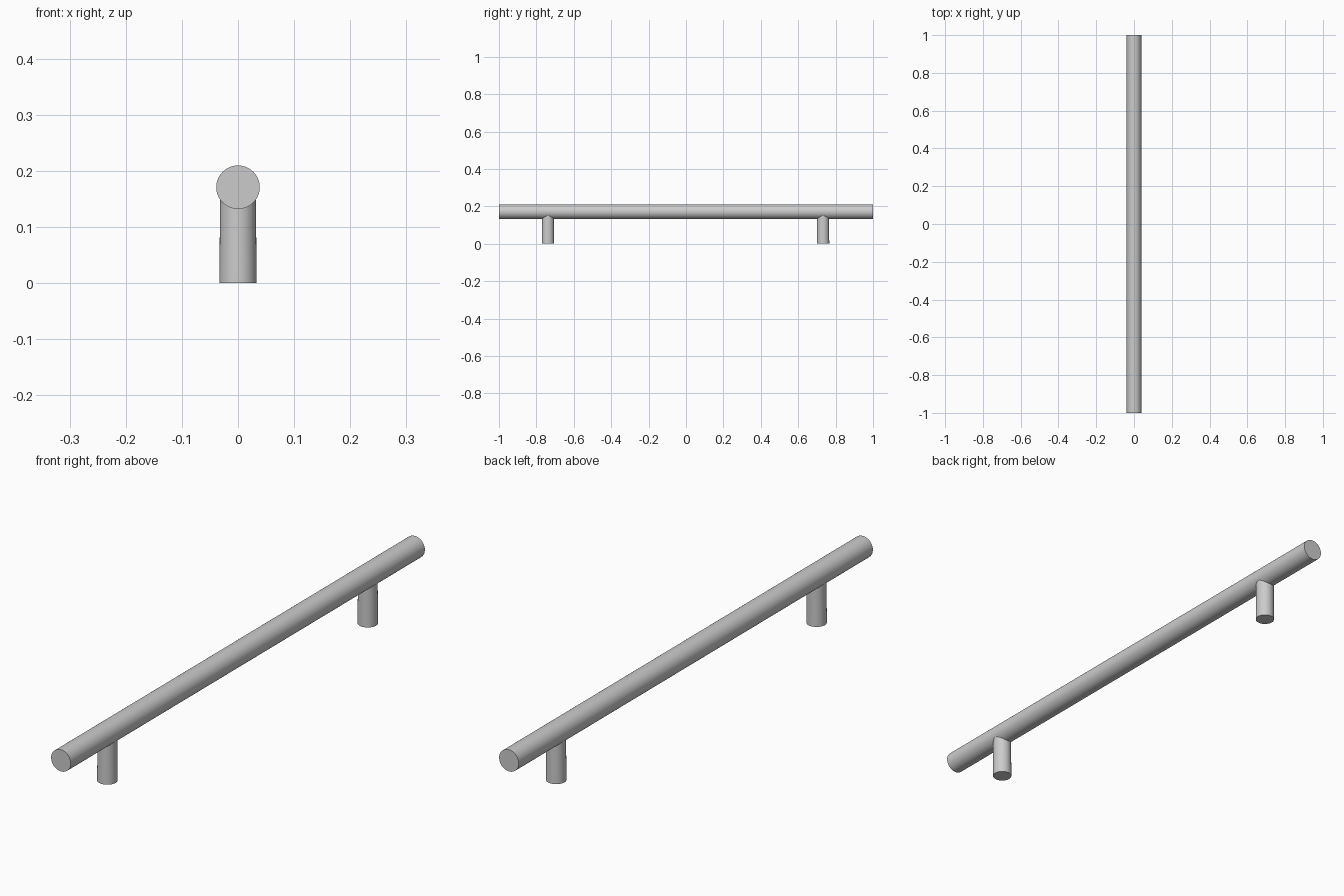
import bpy, bmesh
from math import radians
from mathutils import Matrix, Vector

if "Cube" in bpy.data.objects:
    bpy.data.objects.remove(bpy.data.objects["Cube"])

BAR_R, BAR_Z = 0.0388, 0.171
POST_BASE_R, POST_TOP_R = 0.033, 0.032
POST_Y = (-0.738, 0.733)


def cylinder(name, r1, r2, length, matrix, cuts=()):
    bm = bmesh.new()
    bmesh.ops.create_cone(bm, cap_ends=True, segments=64, radius1=r1,
                          radius2=r2, depth=length, matrix=matrix)
    # extra rings keep the faces around each joint short
    for y in cuts:
        bmesh.ops.bisect_plane(bm, geom=bm.verts[:] + bm.edges[:] + bm.faces[:],
                               plane_co=Vector((0, y, 0)), plane_no=Vector((0, 1, 0)))
    mesh = bpy.data.meshes.new(name)
    bm.to_mesh(mesh)
    bm.free()
    obj = bpy.data.objects.new(name, mesh)
    bpy.context.collection.objects.link(obj)
    return obj


# long round grip bar along y
rings = [y + s * 0.05 for y in POST_Y for s in (-1, 1)]
bar = cylinder("handle_bar", BAR_R, BAR_R, 2.0,
               Matrix.Translation((0, 0, BAR_Z)) @ Matrix.Rotation(radians(90), 4, 'X'),
               rings)
bpy.context.view_layer.objects.active = bar
bar.select_set(True)

# two mounting posts, fused into the underside of the bar
for y in POST_Y:
    post = cylinder("mounting_post", POST_BASE_R, POST_TOP_R, BAR_Z,
                    Matrix.Translation((0, y, BAR_Z / 2)))
    post.hide_render = True
    mod = bar.modifiers.new("join_post", 'BOOLEAN')
    mod.operation = 'UNION'
    mod.solver = 'EXACT'
    mod.object = post
    bpy.ops.object.modifier_apply(modifier=mod.name)
    bpy.data.objects.remove(post)

bpy.ops.object.shade_smooth_by_angle(angle=radians(30))
